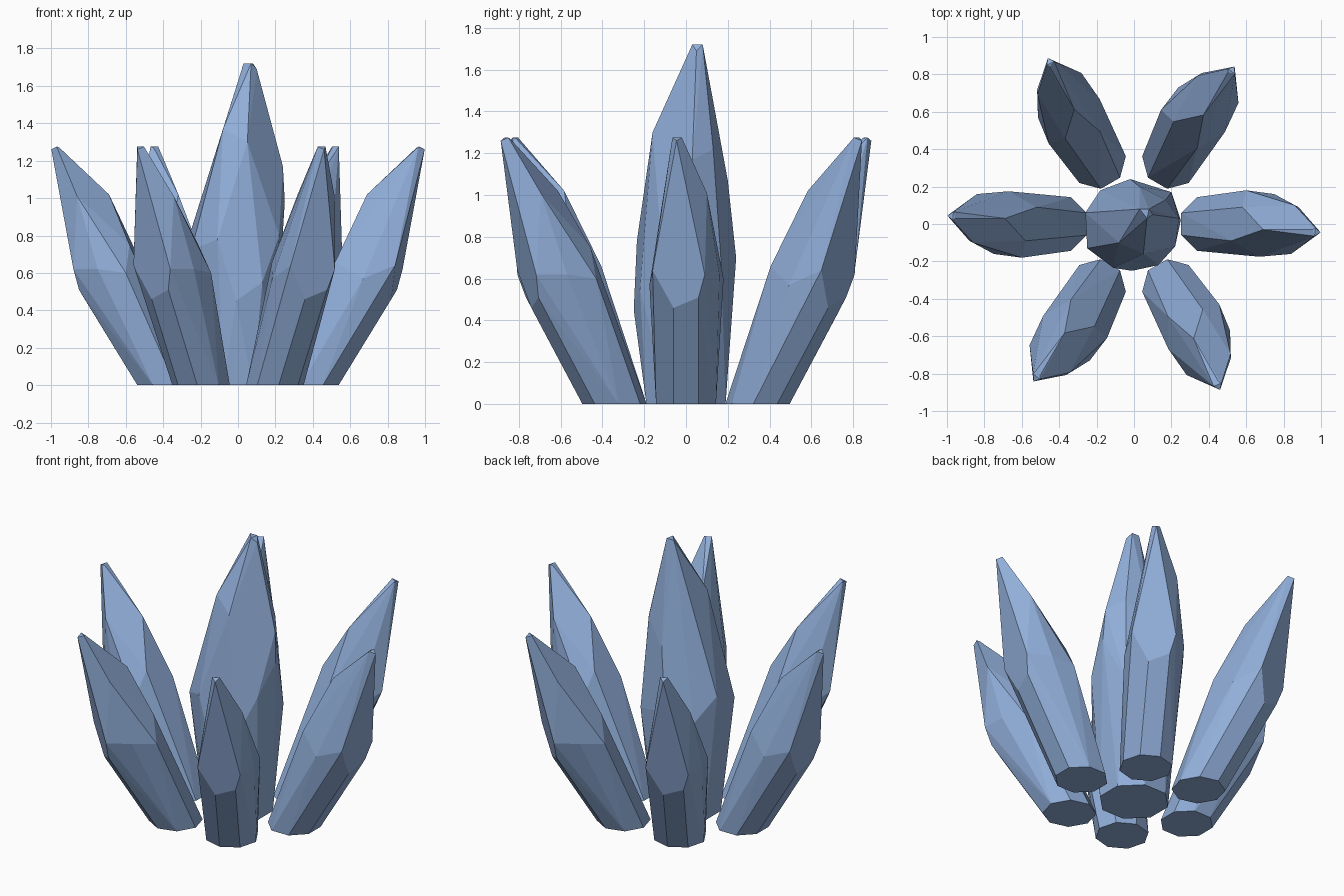
import bpy, bmesh
from math import pi, cos, sin, radians

if "Cube" in bpy.data.objects:
    bpy.data.objects.remove(bpy.data.objects["Cube"])

mat = bpy.data.materials.new("slate blue crystal")
mat.diffuse_color = (0.28, 0.42, 0.69, 1)
mat.use_nodes = True
mat.node_tree.nodes["Principled BSDF"].inputs["Base Color"].default_value = mat.diffuse_color


def base_ring(cx, r):
    # octagonal foot standing on the ground
    return [(cx + r * cos((i + .5) * pi / 4), r * sin((i + .5) * pi / 4), 0) for i in range(8)]


def crystal_mesh(name, points):
    # convex faceted shard wrapped around its corner points
    bm = bmesh.new()
    for p in points:
        bm.verts.new(p)
    res = bmesh.ops.convex_hull(bm, input=bm.verts[:])
    loose = [v for v in bm.verts if not v.link_faces]
    bmesh.ops.delete(bm, geom=loose, context='VERTS')
    bmesh.ops.dissolve_limit(bm, angle_limit=radians(4), verts=bm.verts[:], edges=bm.edges[:])
    bmesh.ops.recalc_face_normals(bm, faces=bm.faces[:])
    me = bpy.data.meshes.new(name)
    bm.to_mesh(me)
    bm.free()
    me.materials.append(mat)
    return me


def add(name, me, angle=0):
    ob = bpy.data.objects.new(name, me)
    ob.rotation_euler.z = angle
    bpy.context.collection.objects.link(ob)


# tall upright crystal
tall = base_ring(0, .205) + [
    # widest belt
    (-.26, .06, .80), (-.25, -.13, .72), (-.11, -.235, .78), (-.01, -.25, .45),
    (.13, -.22, .55), (.22, -.12, .80), (.25, .02, .98), (.20, .17, .65),
    (-.02, .24, .70), (-.18, .18, .65),
    # shoulders
    (.05, -.16, 1.30), (-.08, -.10, 1.37), (.24, .03, 1.17), (.17, .13, 1.22), (.03, .20, 1.07),
    # blunt tip
    (.03, .08, 1.72), (.08, .08, 1.72), (.07, .03, 1.72), (.10, .05, 1.69)]
add("center_crystal", crystal_mesh("center_crystal", tall))

# leaning crystal, repeated six times around the centre
lean = base_ring(.395, .155) + [
    # widest belt
    (.82, -.06, .46), (.85, .06, .51), (.88, .09, .62), (.84, -.16, .64),
    (.67, -.175, .57), (.60, .18, .60), (.75, .16, .62), (.52, -.09, .66), (.44, .05, .44),
    # shoulders
    (.69, -.03, 1.02), (.86, .10, 1.01), (.58, .09, .75),
    # blunt tip
    (.998, -.045, 1.26), (.965, -.065, 1.275), (.97, -.02, 1.275), (.955, -.03, 1.27)]
lean_mesh = crystal_mesh("leaning_crystal", lean)
for i in range(6):
    add(f"leaning_crystal_{i + 1}", lean_mesh, i * pi / 3)
